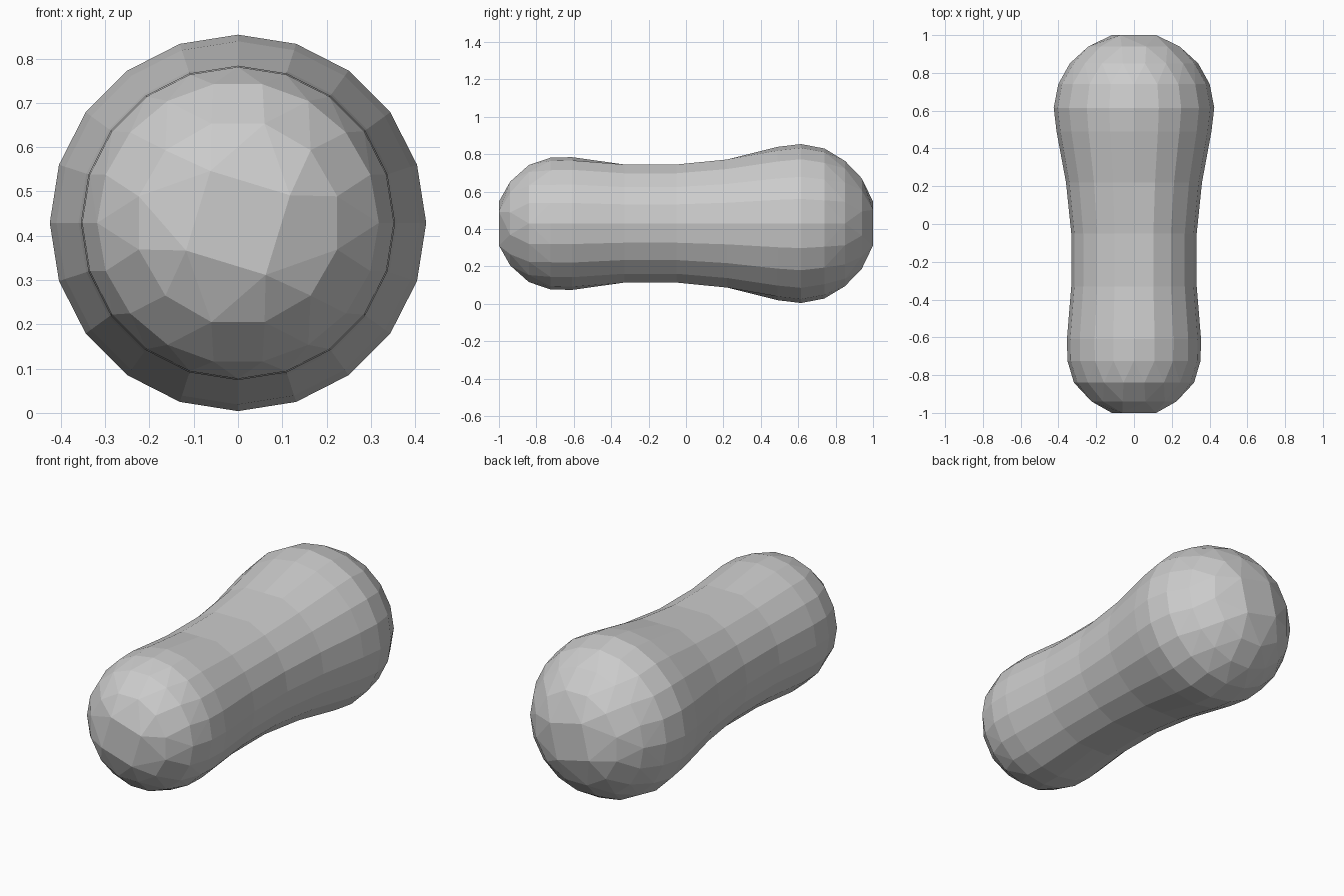
import bpy, bmesh
from math import sin, cos, pi, radians

if "Cube" in bpy.data.objects:
    bpy.data.objects.remove(bpy.data.objects["Cube"])

CZ = 0.429          # height of the long axis
# y, radius, sides, start angle in degrees, flattened top and bottom
RINGS = [
    (-1.00, 0.133, 4, 28, False),
    (-0.94, 0.232, 12, 15, False),
    (-0.84, 0.318, 18, 0, False),
    (-0.725, 0.352, 20, 0, False),
    (-0.61, 0.355, 20, 0, False),
    (-0.33, 0.332, 20, 0, True),
    (-0.05, 0.332, 20, 0, True),
    (0.22, 0.360, 20, 0, True),
    (0.49, 0.410, 20, 0, False),
    (0.615, 0.425, 20, 0, False),
    (0.74, 0.401, 20, 0, False),
    (0.85, 0.340, 18, 0, False),
    (0.94, 0.250, 12, 15, False),
    (1.00, 0.138, 4, 32, False),
]


def make_ring(bm, y, r, n, start, flat):
    ring = []
    lim = r * sin(radians(72)) if flat else r
    for i in range(n):
        a = radians(start) + 2 * pi * i / n
        z = max(-lim, min(lim, r * sin(a)))
        ring.append((a, bm.verts.new((r * cos(a), y, CZ + z))))
    return ring


def zip_rings(bm, a, b):
    """Join two rings: quads for equal counts, angle-matched triangles otherwise."""
    na, nb = len(a), len(b)
    if na == nb:
        for i in range(na):
            k = (i + 1) % na
            bm.faces.new((a[i][1], a[k][1], b[k][1], b[i][1]))
        return

    def ang(ring, i):
        return ring[i % len(ring)][0] + 2 * pi * (i // len(ring))
    off = min(range(-nb, nb), key=lambda j: abs(ang(b, j) - a[0][0]))
    i = j = 0
    while i < na or j < nb:
        va, vb = a[i % na][1], b[(j + off) % nb][1]
        mid_a = ang(a, i) + ang(a, i + 1)
        mid_b = ang(b, j + off) + ang(b, j + off + 1)
        if j >= nb or (i < na and mid_a <= mid_b):
            bm.faces.new((va, a[(i + 1) % na][1], vb))
            i += 1
        else:
            bm.faces.new((va, b[(j + 1 + off) % nb][1], vb))
            j += 1


# Rounded dumbbell body
bm = bmesh.new()
rings = [make_ring(bm, *r) for r in RINGS]
for a, b in zip(rings, rings[1:]):
    zip_rings(bm, a, b)
for end in (rings[0], rings[-1]):
    bm.faces.new([v for _, v in end])
bmesh.ops.recalc_face_normals(bm, faces=bm.faces)
mesh = bpy.data.meshes.new("two_ended_body")
bm.to_mesh(mesh)
bm.free()
bpy.context.collection.objects.link(bpy.data.objects.new("two_ended_body", mesh))
